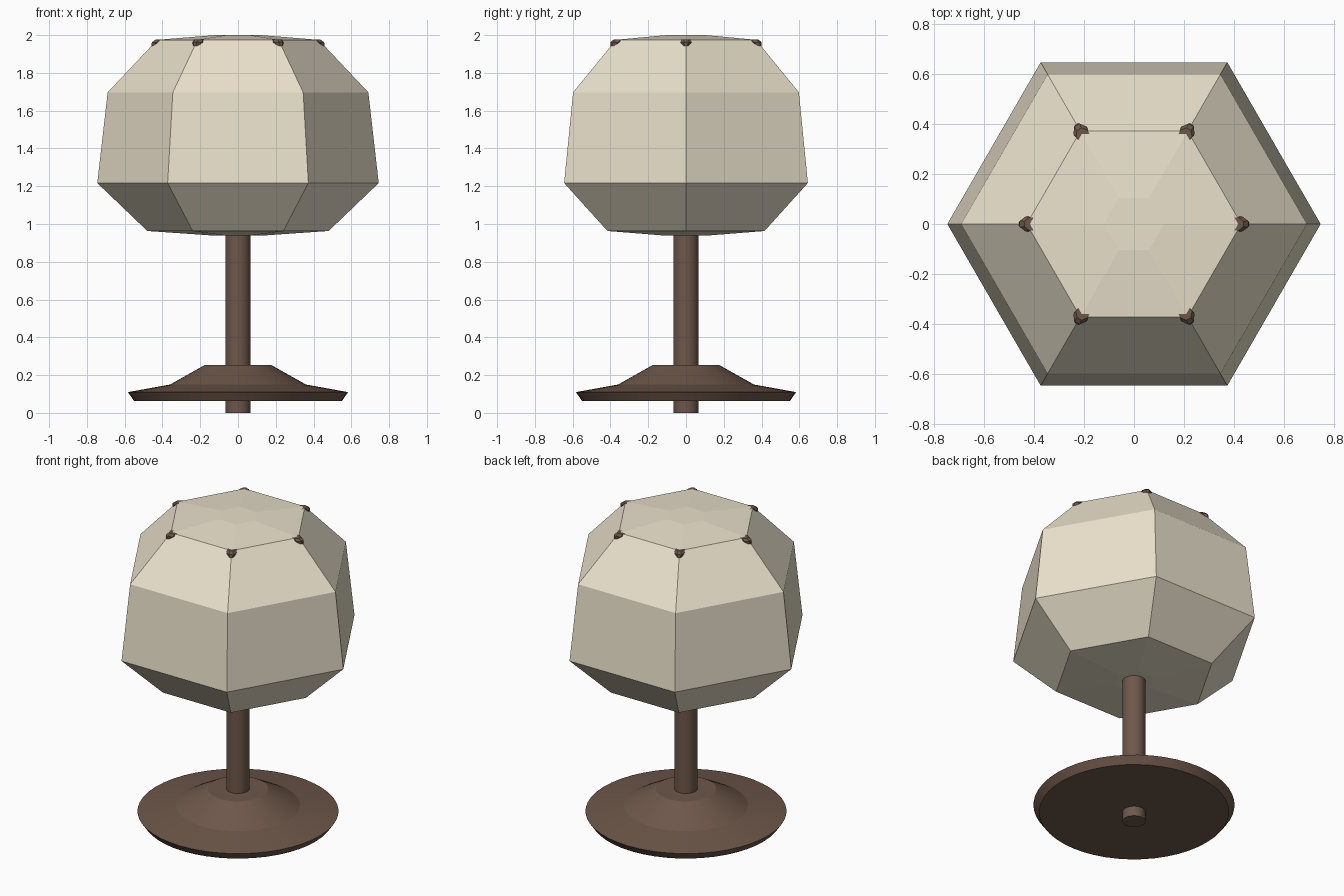
import bpy, bmesh
from math import cos, sin, pi

if "Cube" in bpy.data.objects:
    bpy.data.objects.remove(bpy.data.objects["Cube"])


def material(name, rgb):
    m = bpy.data.materials.new(name)
    m.diffuse_color = (*rgb, 1)
    m.use_nodes = True
    m.node_tree.nodes["Principled BSDF"].inputs["Base Color"].default_value = m.diffuse_color
    return m


cream = material("cream_glass", (0.82, 0.75, 0.60))
brown = material("brown_metal", (0.155, 0.095, 0.068))


def finish(name, bm, mat, smooth=False):
    bmesh.ops.recalc_face_normals(bm, faces=bm.faces)
    me = bpy.data.meshes.new(name)
    bm.to_mesh(me)
    bm.free()
    me.materials.append(mat)
    ob = bpy.data.objects.new(name, me)
    bpy.context.collection.objects.link(ob)
    if smooth:
        bpy.ops.object.select_all(action='DESELECT')
        bpy.context.view_layer.objects.active = ob
        ob.select_set(True)
        bpy.ops.object.shade_smooth_by_angle(angle=0.3)
    return ob


def lathe(name, profile, sides, mat, smooth=False):
    """Revolve an (r, z) profile and cap both ends."""
    bm = bmesh.new()
    rings = [[bm.verts.new((r * cos(2 * pi * i / sides), r * sin(2 * pi * i / sides), z))
              for i in range(sides)] for r, z in profile]
    for a, b in zip(rings, rings[1:]):
        for i in range(sides):
            j = (i + 1) % sides
            bm.faces.new((a[i], a[j], b[j], b[i]))
    bm.faces.new(rings[0])
    bm.faces.new(rings[-1])
    return finish(name, bm, mat, smooth)


# Six-sided faceted lamp shade
lathe("shade", [(0.12, 0.938), (0.48, 0.963), (0.745, 1.217), (0.69, 1.697),
                (0.428, 1.975), (0.12, 2.0)], 6, cream)

# Stem running through the base
lathe("stem", [(0.067, 0), (0.067, 0.96)], 32, brown, True)

# Stepped round base
lathe("base", [(0.55, 0.063), (0.583, 0.11), (0.36, 0.15), (0.175, 0.254)],
      48, brown, True)

# Small angled clips wrapped around the upper corners of the shade
for k in range(6):
    bm = bmesh.new()
    a = k * pi / 3
    rings = []
    for tip, wing, half, z in ((0.437, 0.418, 0.026, 1.976),
                               (0.456, 0.432, 0.030, 1.962),
                               (0.459, 0.447, 0.015, 1.943)):
        outline = [(wing - 0.02, -half), (wing, -half), (tip, -half * 0.4),
                   (tip, half * 0.4), (wing, half), (wing - 0.02, half),
                   (tip - 0.025, 0)]
        rings.append([bm.verts.new((x * cos(a) - y * sin(a), x * sin(a) + y * cos(a), z))
                      for x, y in outline])
    n = len(rings[0])
    for lo, hi in zip(rings, rings[1:]):
        for i in range(n):
            bm.faces.new((lo[i], lo[(i + 1) % n], hi[(i + 1) % n], hi[i]))
    bm.faces.new(rings[0])
    bm.faces.new(rings[-1])
    finish(f"shade_clip_{k + 1}", bm, brown)
